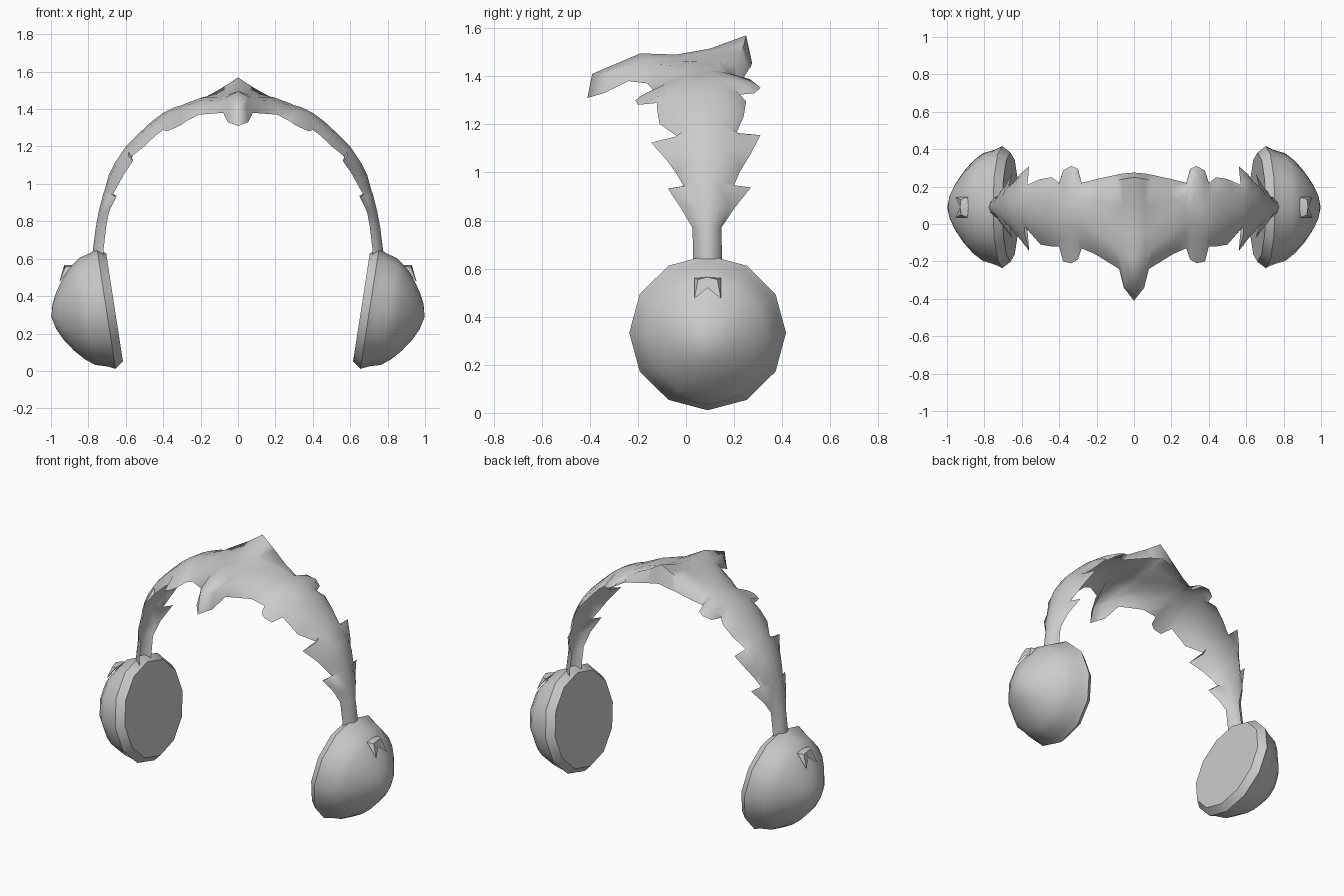
import bpy, math
from mathutils import Vector

CY = 0.09  # front-to-back middle of the band and cups

grey = bpy.data.materials.new("light grey")
grey.diffuse_color = (0.6, 0.6, 0.6, 1)


def make(name, verts, faces, angle, merge=True):
    """Half part on the +x side, mirrored across x."""
    me = bpy.data.meshes.new(name)
    me.from_pydata(verts, [], faces)
    me.materials.append(grey)
    ob = bpy.data.objects.new(name, me)
    bpy.context.collection.objects.link(ob)
    mod = ob.modifiers.new("mirror", 'MIRROR')
    mod.use_mirror_merge = merge
    mod.merge_threshold = 0.001
    bpy.ops.object.select_all(action='DESELECT')
    ob.select_set(True)
    bpy.context.view_layer.objects.active = ob
    bpy.ops.object.shade_smooth_by_angle(angle=math.radians(angle))
    return ob


# Headband: rows of seven points from front edge to back edge
rows = [
    # middle ridge with beak, beak flank, beak root, shoulder
    [(0, -.41, 1.31), (0, -.39, 1.41), (0, -.19, 1.495), (0, -.04, 1.49),
     (0, .10, 1.515), (0, .25, 1.57), (0, .275, 1.455)],
    [(.055, -.34, 1.33), (.045, -.31, 1.425), (.06, -.17, 1.465), (.06, -.04, 1.475),
     (.06, .10, 1.50), (.06, .24, 1.53), (.06, .27, 1.44)],
    [(.08, -.24, 1.38), (.08, -.21, 1.42), (.09, -.14, 1.45), (.10, -.03, 1.465),
     (.10, .10, 1.485), (.10, .23, 1.505), (.10, .262, 1.43)],
    [(.21, -.16, 1.37), (.20, -.12, 1.41), (.20, -.05, 1.445), (.20, .05, 1.46),
     (.20, .13, 1.46), (.20, .20, 1.45), (.20, .24, 1.395)],
]
# ridge x, ridge z, edge x, edge z, front edge y, back edge y
stations = [
    (.28, 1.43, .28, 1.355, -.13, .22),
    (.30, 1.42, .30, 1.345, -.19, .295),
    (.34, 1.41, .335, 1.33, -.21, .31),
    (.38, 1.39, .38, 1.31, -.20, .285),
    (.40, 1.38, .40, 1.31, -.12, .22),
    (.46, 1.335, .44, 1.28, -.12, .25),
    (.53, 1.27, .50, 1.22, -.11, .24),
    (.60, 1.20, .57, 1.155, -.03, .21),
    (.62, 1.17, .56, 1.14, -.145, .31),
    (.66, 1.11, .61, 1.06, -.08, .265),
    (.69, 1.05, .64, 1.00, -.04, .225),
    (.715, .96, .67, .945, -.01, .20),
    (.72, .95, .65, .935, -.075, .27),
    (.745, .85, .69, .85, -.02, .20),
    (.76, .77, .705, .77, .027, .147),
    (.775, .65, .72, .64, .03, .15),
    (.775, .60, .72, .60, .03, .15),
]
for rx, rz, ex, ez, yf, yb in stations:
    tilt = 0.1 * max(0, min(1, (rz - .9) / .4))
    core = .06 + .19 * (rz - .65)

    def point(edge_y, across, drop):
        side = 1 if edge_y > CY else -1
        off = abs(edge_y - CY)
        y = edge_y if across == 1 else CY + side * min(off, core) * across
        return (rx + (ex - rx) * drop, y, rz + (ez - rz) * drop + tilt * (y - CY) * drop)

    rows.append([point(yf, 1, 1), point(yf, .85, .55), point(yf, .45, .15), (rx, CY, rz),
                 point(yb, .45, .15), point(yb, .85, .55), point(yb, 1, 1)])

verts = [p for row in rows for p in row]
faces = [(i * 7 + j, (i + 1) * 7 + j, (i + 1) * 7 + j + 1, i * 7 + j + 1)
         for i in range(len(rows) - 1) for j in range(6)]
make("headband", verts, faces, 60)

# Ear cups: tilted twelve-sided domes with a rolled rim and flat inner pad
axis = Vector((.988, 0, -.153))
up = Vector((.153, 0, .988))
centre = Vector((.66, CY, .34))
profile = [(0, .292), (.045, .326), (.085, .307), (.15, .288), (.20, .25),
           (.25, .195), (.295, .13), (.325, .07)]
N = 12
verts, faces = [], []
for d, r in profile:
    for k in range(N):
        a = 2 * math.pi * k / N
        verts.append(centre + axis * d + up * r * math.cos(a) + Vector((0, -r * math.sin(a), 0)))
for i in range(len(profile) - 1):
    for k in range(N):
        n = (k + 1) % N
        faces.append((i * N + k, i * N + n, (i + 1) * N + n, (i + 1) * N + k))
faces.append(tuple(reversed(range(N))))
last = (len(profile) - 1) * N
verts.append(centre + axis * .342)
faces += [(last + k, last + (k + 1) % N, len(verts) - 1) for k in range(N)]
make("ear_cup", verts, faces, 50)

# Small pointed hood on the upper outside of each cup
verts = [(.885, CY, .565), (.89, .035, .56), (.89, .145, .56),
         (.93, CY, .565), (.925, .05, .555), (.925, .13, .555),
         (.955, .035, .475), (.955, .145, .475), (.93, CY, .52)]
faces = [(0, 1, 4, 3), (0, 3, 5, 2), (1, 6, 4), (2, 5, 7), (4, 6, 8, 3), (3, 8, 7, 5)]
make("cup_hood", verts, faces, 30, False)
